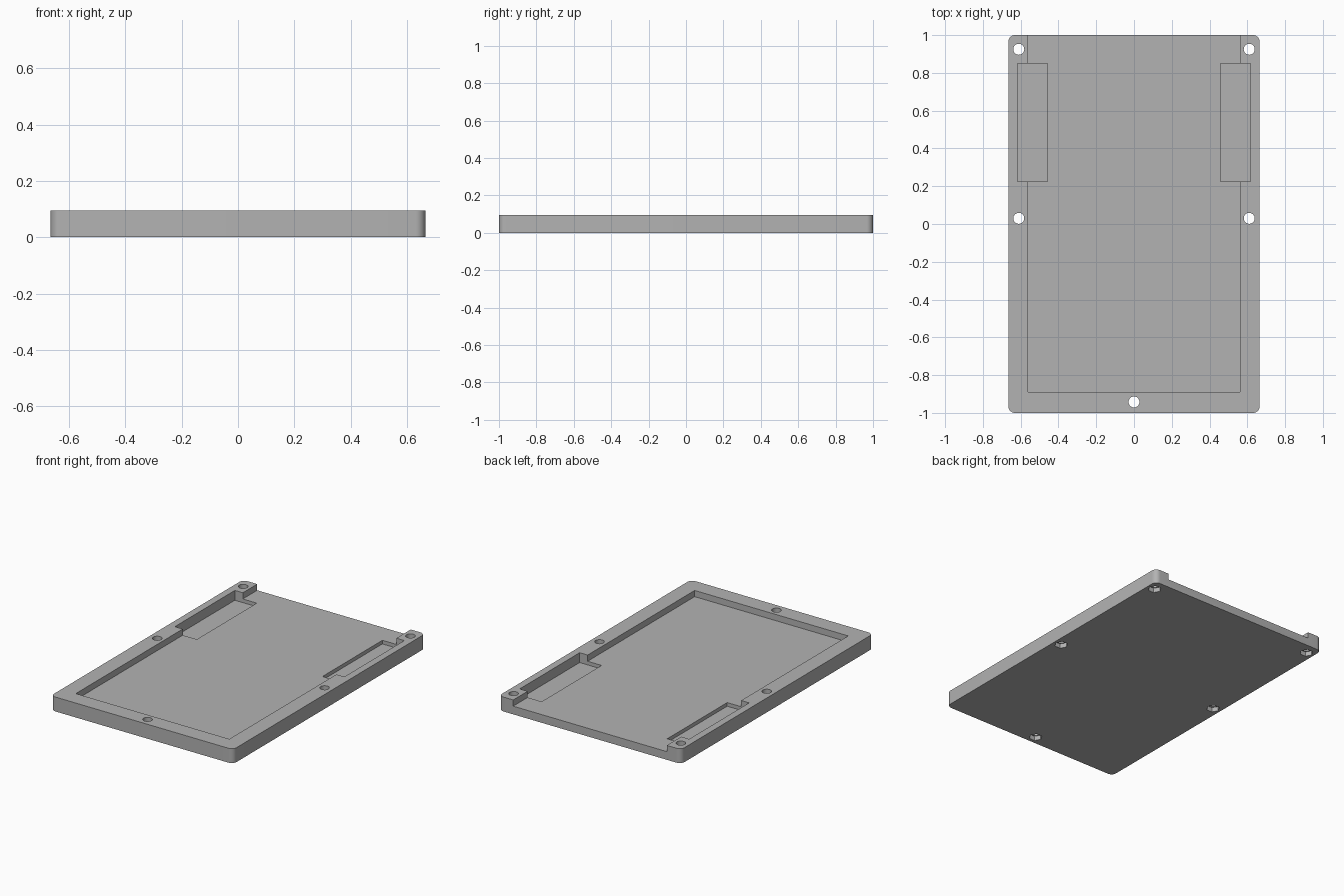
import bpy
import bmesh
from math import cos, sin, pi

cube = bpy.data.objects.get("Cube")
if cube:
    bpy.data.objects.remove(cube, do_unlink=True)

HX, HY, TOP = 0.665, 1.0, 0.095   # half sizes and height of the tray
FLOOR, POCKET_FLOOR = 0.054, 0.03
NUT_DEPTH = 0.03

grey = bpy.data.materials.new("grey")
grey.use_nodes = True
COLOUR = (0.45, 0.45, 0.45, 1)
grey.diffuse_color = COLOUR
grey.node_tree.nodes["Principled BSDF"].inputs["Base Color"].default_value = COLOUR


def prism(name, outline, z0, z1):
    """Extrude a counter-clockwise outline between two heights."""
    bm = bmesh.new()
    face = bm.faces.new([bm.verts.new((x, y, z0)) for x, y in outline])
    ret = bmesh.ops.extrude_face_region(bm, geom=[face])
    verts = [g for g in ret["geom"] if isinstance(g, bmesh.types.BMVert)]
    bmesh.ops.translate(bm, verts=verts, vec=(0, 0, z1 - z0))
    bmesh.ops.recalc_face_normals(bm, faces=bm.faces[:])
    mesh = bpy.data.meshes.new(name)
    bm.to_mesh(mesh)
    bm.free()
    mesh.materials.append(grey)
    obj = bpy.data.objects.new(name, mesh)
    bpy.context.collection.objects.link(obj)
    return obj


def rect(x0, x1, y0, y1):
    return [(x0, y0), (x1, y0), (x1, y1), (x0, y1)]


def ring(cx, cy, r, n):
    return [(cx + r * cos(2 * pi * i / n), cy + r * sin(2 * pi * i / n)) for i in range(n)]


def rounded_rect(hx, hy, r, steps=8):
    pts = []
    corners = [(1, 1), (-1, 1), (-1, -1), (1, -1)]
    for q, (sx, sy) in enumerate(corners):
        for i in range(steps + 1):
            a = (q + i / steps) * pi / 2
            pts.append((sx * (hx - r) + r * cos(a), sy * (hy - r) + r * sin(a)))
    return pts


# Plate with rounded corners
tray = prism("tray", rounded_rect(HX, HY, 0.035), 0, TOP)

# Main recess, open at the back, and two deeper side pockets
cutters = [prism("recess_cutter", rect(-0.56, 0.56, -0.89, HY + 0.1), FLOOR, TOP + 0.1)]
for side in (-1, 1):
    x0, x1 = sorted((side * 0.458, side * 0.618))
    cutters.append(prism("pocket_cutter", rect(x0, x1, 0.225, 0.85), POCKET_FLOOR, TOP + 0.1))

# Screw holes with hexagonal nut seats underneath
for x, y in [(-0.61, 0.925), (0.61, 0.925), (-0.61, 0.03), (0.61, 0.03), (0, -0.942)]:
    cutters.append(prism("screw_hole_cutter", ring(x, y, 0.029, 32), -0.1, TOP + 0.1))
    cutters.append(prism("nut_seat_cutter", ring(x, y, 0.041, 6), -0.1, NUT_DEPTH))

# Cut everything out of the plate
bpy.context.view_layer.objects.active = tray
tray.select_set(True)
for cutter in cutters:
    mod = tray.modifiers.new("cut", "BOOLEAN")
    mod.operation = "DIFFERENCE"
    mod.solver = "EXACT"
    mod.object = cutter
    bpy.ops.object.modifier_apply(modifier=mod.name)
    bpy.data.objects.remove(cutter, do_unlink=True)
bpy.ops.object.shade_smooth_by_angle(angle=pi / 6)
